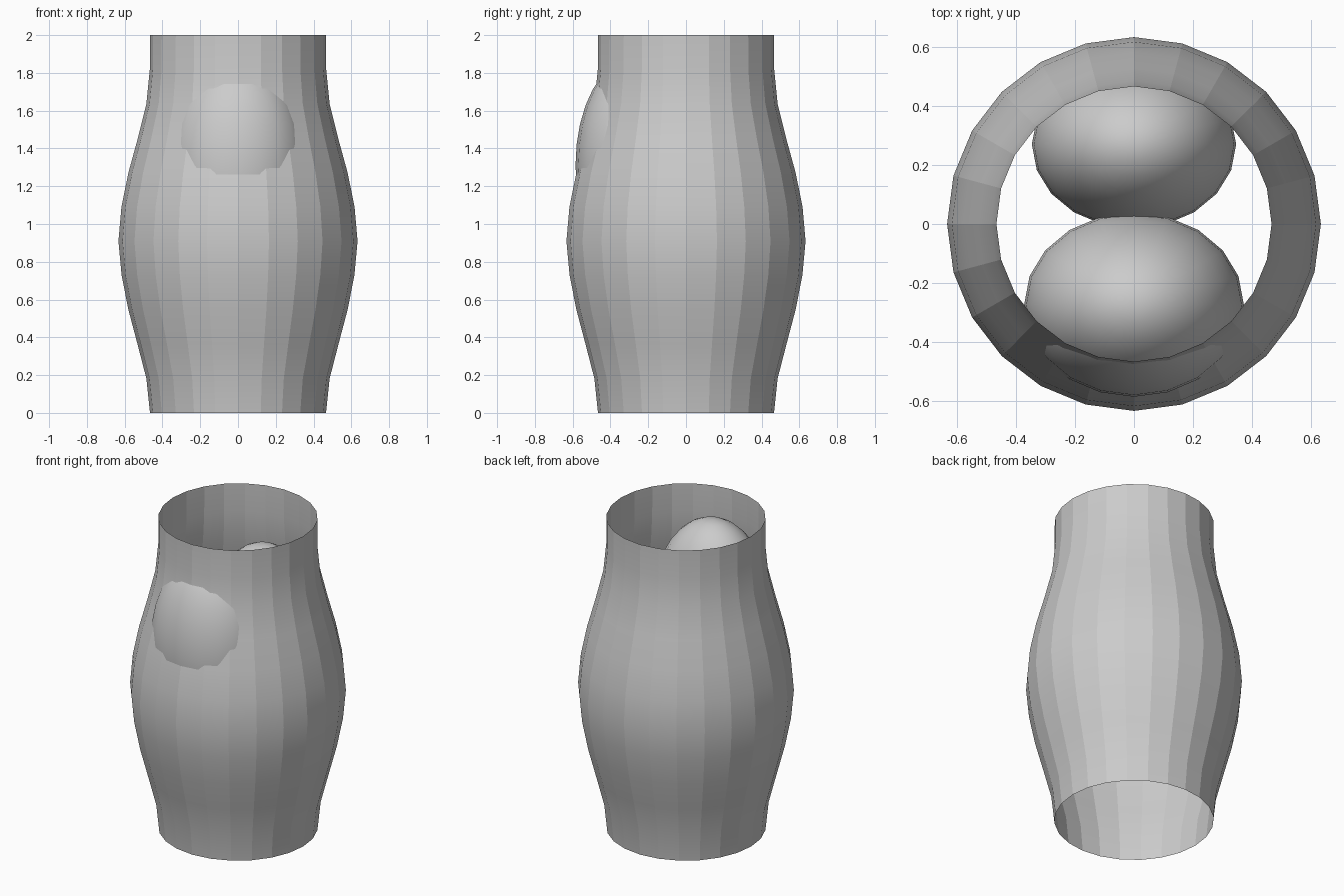
import bpy, bmesh, math

if "Cube" in bpy.data.objects:
    bpy.data.objects.remove(bpy.data.objects["Cube"])

SIDES = 24


def add_object(name, bm, smooth_angle):
    mesh = bpy.data.meshes.new(name)
    bmesh.ops.recalc_face_normals(bm, faces=bm.faces)
    bm.to_mesh(mesh)
    bm.free()
    obj = bpy.data.objects.new(name, mesh)
    bpy.context.collection.objects.link(obj)
    bpy.ops.object.select_all(action='DESELECT')
    obj.select_set(True)
    bpy.context.view_layer.objects.active = obj
    bpy.ops.object.shade_smooth_by_angle(angle=math.radians(smooth_angle))
    return obj


def barrel(name, radii, height):
    # open tube lofted through evenly spaced rings
    bm = bmesh.new()
    rings = []
    for i, r in enumerate(radii):
        z = height * i / (len(radii) - 1)
        rings.append([bm.verts.new((r * math.cos(2 * math.pi * k / SIDES),
                                    r * math.sin(2 * math.pi * k / SIDES), z))
                      for k in range(SIDES)])
    for a, b in zip(rings, rings[1:]):
        for k in range(SIDES):
            n = (k + 1) % SIDES
            bm.faces.new((a[k], a[n], b[n], b[k]))
    return add_object(name, bm, 12)


def ellipsoid(name, center, radii):
    bm = bmesh.new()
    bmesh.ops.create_uvsphere(bm, u_segments=20, v_segments=16, radius=1)
    bmesh.ops.scale(bm, vec=radii, verts=bm.verts)
    bmesh.ops.translate(bm, vec=center, verts=bm.verts)
    return add_object(name, bm, 60)


# Bulged open sleeve
barrel("sleeve", [0.466, 0.485, 0.532, 0.58, 0.616, 0.633,
                  0.617, 0.58, 0.53, 0.485, 0.467, 0.466], 2.0)

# Two egg shapes inside; the front one bulges through the wall
ellipsoid("front_bulge", (0, -0.273, 1.31), (0.372, 0.312, 0.57))
ellipsoid("back_bulge", (0, 0.27, 1.19), (0.346, 0.285, 0.53))
